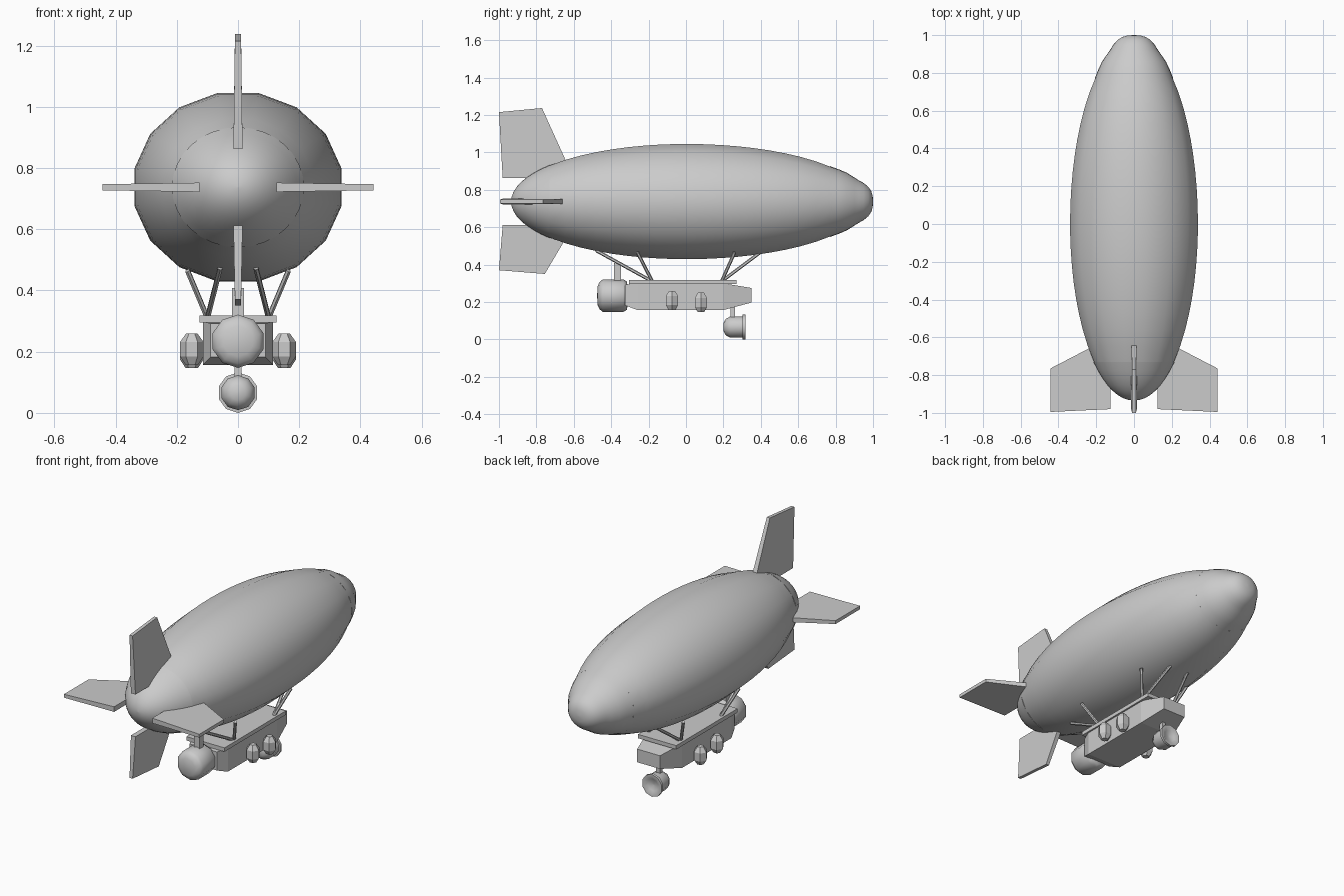
import bpy, bmesh, math
from mathutils import Vector

if "Cube" in bpy.data.objects:
    bpy.data.objects.remove(bpy.data.objects["Cube"])

grey = bpy.data.materials.new("light grey")
grey.diffuse_color = (0.6, 0.6, 0.6, 1)
grey.use_nodes = True
grey.node_tree.nodes["Principled BSDF"].inputs["Base Color"].default_value = grey.diffuse_color


def finish(name, bm, smooth=None):
    bmesh.ops.remove_doubles(bm, verts=bm.verts, dist=1e-5)
    bmesh.ops.recalc_face_normals(bm, faces=bm.faces)
    me = bpy.data.meshes.new(name)
    bm.to_mesh(me)
    bm.free()
    me.materials.append(grey)
    ob = bpy.data.objects.new(name, me)
    bpy.context.collection.objects.link(ob)
    if smooth:
        bpy.ops.object.select_all(action='DESELECT')
        ob.select_set(True)
        bpy.context.view_layer.objects.active = ob
        bpy.ops.object.shade_smooth_by_angle(angle=math.radians(smooth))
    return ob


def loft(name, rings, smooth=None, caps=True):
    """Join equal-length rings of points into a skin."""
    bm = bmesh.new()
    loops = [[bm.verts.new(p) for p in ring] for ring in rings]
    n = len(loops[0])
    for a, b in zip(loops, loops[1:]):
        for i in range(n):
            j = (i + 1) % n
            bm.faces.new((a[i], a[j], b[j], b[i]))
    if caps:
        bm.faces.new(loops[0])
        bm.faces.new(loops[-1])
    return finish(name, bm, smooth)


def lathe_y(name, profile, sides, z, sx=1, sz=1, turn=0.0, smooth=40):
    """Spin (y, radius) points around a lengthwise axis at height z."""
    angles = [math.tau * (i + turn) / sides for i in range(sides)]
    return loft(name, [[(r * sx * math.cos(a), y, z + r * sz * math.sin(a))
                        for a in angles] for y, r in profile], smooth)


def box(name, x, y, z):
    return loft(name, [[(x[0], y[0], h), (x[1], y[0], h), (x[1], y[1], h), (x[0], y[1], h)]
                       for h in z])


def strut(name, p, q, r=0.009):
    p, q = Vector(p), Vector(q)
    d = (q - p).normalized()
    u = d.cross(Vector((1, 0, 0))).normalized()
    v = d.cross(u)
    loft(name, [[c + r * (u * math.cos(a) + v * math.sin(a))
                 for a in (math.tau * i / 6 for i in range(6))] for c in (p, q)])


# Envelope: 16-sided middle, rounder tail and nose caps
ZC, RX, RZ = 0.737, 0.345, 0.314


def ell(y, a):
    return math.sqrt(max(0, 1 - (y / a) ** 2))


def half_length(y):
    return 0.935 if y < 0 else 0.97


ys = [-0.73 + 1.51 * i / 18 for i in range(19)]
lathe_y("envelope", [(y, ell(y, half_length(y))) for y in ys], 16, ZC, RX, RZ, 0.5, 60)
tail = [(-0.935 * math.sin(t), max(0.002, math.cos(t)))
        for t in (math.asin(0.73 / 0.935) + (math.pi / 2 - math.asin(0.73 / 0.935)) * i / 8
                  for i in range(9))]
lathe_y("tail_cap", tail, 32, ZC, RX, RZ, 0, 60)
nose = [(0.77, 0.603), (0.82, 0.545), (0.86, 0.49), (0.9, 0.41), (0.925, 0.36),
        (0.95, 0.315), (0.975, 0.25), (0.99, 0.18), (0.998, 0.1), (1.0, 0.003)]
lathe_y("nose_cap", nose, 32, ZC, RX, RZ, 0, 60)


# Tail fins: tapered plates given as (y, distance from the axis)
def fin(name, angle, tip_rear, tip_front):
    out = Vector((math.cos(angle), 0, math.sin(angle)))
    side = Vector((-math.sin(angle), 0, math.cos(angle)))
    outline = [(-0.98, 0.125, 0.015), (-0.60, 0.125, 0.015),
               (*tip_front, 0.010), (*tip_rear, 0.010)]
    loft(name, [[Vector((0, y, ZC)) + out * r + side * t * s for y, r, t in outline]
                for s in (-1, 1)])


fin("top_fin", math.pi / 2, (-1.0, 0.478), (-0.77, 0.50))
fin("bottom_fin", -math.pi / 2, (-1.0, 0.367), (-0.755, 0.387))
fin("right_fin", 0, (-0.995, 0.443), (-0.765, 0.443))
fin("left_fin", math.pi, (-0.995, 0.443), (-0.765, 0.443))

# Gondola with tapered ends and an overhanging roof
stations = [(-0.325, 0.09, 0.182, 0.292), (-0.26, 0.115, 0.157, 0.30),
            (0.20, 0.115, 0.157, 0.30), (0.35, 0.075, 0.197, 0.275)]
loft("gondola", [[(-w, y, a), (w, y, a), (w, y, b), (-w, y, b)] for y, w, a, b in stations])
box("gondola_roof", (-0.125, 0.125), (-0.305, 0.27), (0.295, 0.318))

# Struts and side pods, mirrored left and right
pod = [(0.052, 0.018), (0.024, 0.038), (-0.024, 0.038), (-0.052, 0.02)]
for s, label in ((-1, "left"), (1, "right")):
    for end, y0, y_short, y_long in (("rear", -0.18, -0.26, -0.48), ("fore", 0.19, 0.26, 0.41)):
        strut(f"{label}_{end}_outer_strut", (s * 0.10, y0, 0.31), (s * 0.165, y_short, 0.465))
        strut(f"{label}_{end}_inner_strut", (s * 0.10, y0, 0.31), (s * 0.058, y_long, 0.475))
    for end, y, z in (("rear", -0.075, 0.208), ("fore", 0.08, 0.198)):
        loft(f"{label}_{end}_pod",
             [[(s * 0.151 + r * math.cos(a), y + r * math.sin(a), z + h)
               for a in (math.tau * i / 6 for i in range(6))] for h, r in pod])

# Rear engine and its post
lathe_y("engine", [(-0.475, 0.004), (-0.473, 0.05), (-0.462, 0.073), (-0.445, 0.087),
                   (-0.335, 0.087), (-0.315, 0.075), (-0.31, 0.004)],
        10, 0.234, turn=0.5, smooth=60)
box("engine_post", (-0.019, 0.019), (-0.385, -0.348), (0.29, 0.408))

# Searchlight under the front, with a hollow dish
lathe_y("searchlight", [(0.20, 0.003), (0.202, 0.025), (0.213, 0.044), (0.237, 0.057),
                        (0.302, 0.057), (0.303, 0.066), (0.318, 0.066), (0.318, 0.052),
                        (0.308, 0.035), (0.302, 0.003)],
        10, 0.066, turn=0.5, smooth=40)
box("searchlight_stem", (-0.012, 0.012), (0.238, 0.262), (0.11, 0.18))
